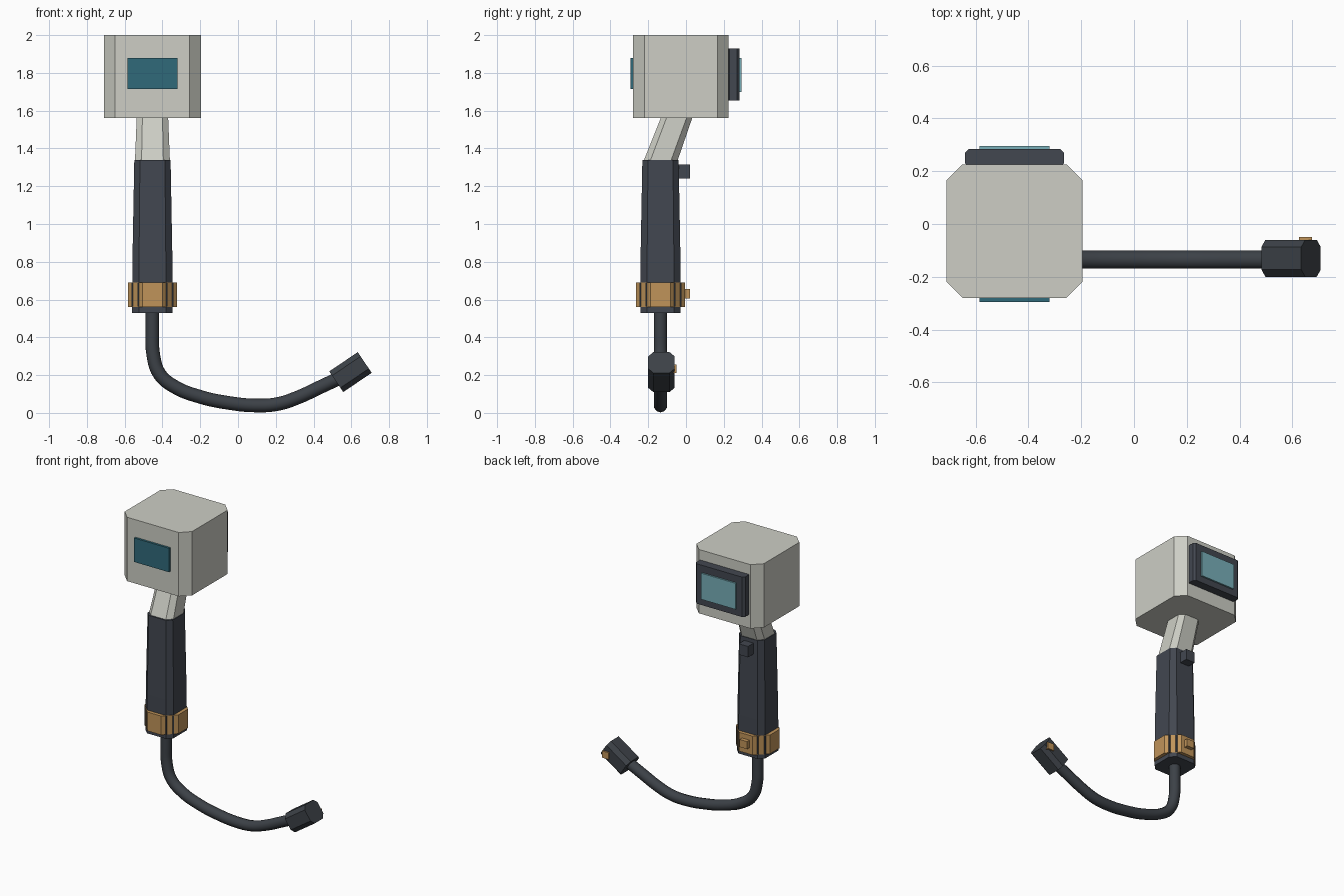
import bpy, bmesh, math
from mathutils import Matrix, Vector

if "Cube" in bpy.data.objects:
    bpy.data.objects.remove(bpy.data.objects["Cube"])


def srgb(r, g, b):
    f = lambda v: v / 12.92 if v <= 0.04045 else ((v + 0.055) / 1.055) ** 2.4
    return (f(r / 255), f(g / 255), f(b / 255), 1)


def material(name, r, g, b):
    m = bpy.data.materials.new(name)
    m.diffuse_color = srgb(r, g, b)
    m.use_nodes = True
    m.node_tree.nodes["Principled BSDF"].inputs["Base Color"].default_value = m.diffuse_color
    return m


shell = material("warm grey", 205, 206, 197)
rubber = material("charcoal", 66, 71, 80)
black = material("dark charcoal", 60, 65, 71)
brass = material("brass", 192, 148, 90)
lens = material("deep teal", 48, 106, 122)
glass = material("pale teal", 120, 175, 185)


def loft(name, mat, sections):
    """Skin chamfered rectangles: (centre x, centre y, z, half x, half y, chamfer)."""
    bm = bmesh.new()
    rings = []
    for cx, cy, z, hx, hy, c in sections:
        pts = [(hx, -hy + c), (hx, hy - c), (hx - c, hy), (-hx + c, hy),
               (-hx, hy - c), (-hx, -hy + c), (-hx + c, -hy), (hx - c, -hy)]
        rings.append([bm.verts.new((cx + x, cy + y, z)) for x, y in pts])
    for a, b in zip(rings, rings[1:]):
        for i in range(8):
            j = (i + 1) % 8
            bm.faces.new((a[i], a[j], b[j], b[i]))
    bm.faces.new(rings[0][::-1])
    bm.faces.new(rings[-1])
    return finish(name, mat, bm)


def box(name, mat, lo, hi):
    bm = bmesh.new()
    bmesh.ops.create_cube(bm, size=1)
    lo, hi = Vector(lo), Vector(hi)
    bmesh.ops.transform(bm, verts=bm.verts, matrix=Matrix.Translation((lo + hi) / 2)
                        @ Matrix.Diagonal((hi - lo).to_4d()))
    return finish(name, mat, bm)


def finish(name, mat, bm):
    bmesh.ops.recalc_face_normals(bm, faces=bm.faces)
    me = bpy.data.meshes.new(name)
    bm.to_mesh(me)
    bm.free()
    me.materials.append(mat)
    ob = bpy.data.objects.new(name, me)
    bpy.context.collection.objects.link(ob)
    return ob


CX, CY = -0.453, -0.135  # grip axis

# Head housing with chamfered vertical edges
loft("head", shell, [(CX, -0.027, z, 0.257, 0.253, 0.06) for z in (1.56, 2.0)])
box("front_lens", lens, (-0.585, -0.295, 1.715), (-0.32, -0.27, 1.88))

# Rear display
loft("screen_bezel", rubber, [(CX, 0.25, z, 0.188, 0.034, 0.015) for z in (1.655, 1.93)])
box("screen", glass, (-0.585, 0.28, 1.70), (-0.32, 0.295, 1.88))

# Leaning neck and tapered grip
loft("neck", shell, [(CX, -0.14, 1.32, 0.093, 0.09, 0.035),
                     (CX, -0.047, 1.57, 0.083, 0.083, 0.03)])
loft("grip", rubber, [(CX, CY, 0.53, 0.107, 0.107, 0.035),
                      (CX, CY, 0.80, 0.106, 0.106, 0.035),
                      (CX, CY, 1.34, 0.096, 0.096, 0.03)])
box("trigger", rubber, (CX - 0.035, -0.05, 1.24), (CX + 0.035, 0.022, 1.315))

# Brass collar with narrow dark seams at its corners
loft("collar", brass, [(CX, CY, z, 0.13, 0.13, 0.078) for z in (0.56, 0.69)])
for sx in (-1, 1):
    for sy in (-1, 1):
        for i, (dx, dy) in enumerate(((0.105, 0.073), (0.073, 0.105))):
            x, y = CX + sx * dx, CY + sy * dy
            loft(f"collar_seam_{sx}_{sy}_{i}", rubber,
                 [(x, y, z, 0.006, 0.006, 0.003) for z in (0.562, 0.688)])
box("collar_button", brass, (CX - 0.028, -0.02, 0.605), (CX + 0.028, 0.022, 0.657))

# Hanging cable swept along a smooth path
path = [(CX, 0.55), (CX, 0.43), (-0.449, 0.31), (-0.415, 0.205), (-0.335, 0.138),
        (-0.2, 0.085), (-0.05, 0.053), (0.1, 0.039), (0.21, 0.047), (0.32, 0.083),
        (0.43, 0.134), (0.56, 0.195)]
cu = bpy.data.curves.new("cable_path", "CURVE")
cu.dimensions = "3D"
cu.bevel_depth = 0.036
cu.bevel_resolution = 3
cu.resolution_u = 5
cu.use_fill_caps = True
sp = cu.splines.new("BEZIER")
sp.bezier_points.add(len(path) - 1)
for p, (x, z) in zip(sp.bezier_points, path):
    p.co = (x, CY, z)
    p.handle_left_type = p.handle_right_type = "AUTO"
cable = bpy.data.objects.new("cable", cu)
cu.materials.append(black)
bpy.context.collection.objects.link(cable)
bpy.context.view_layer.objects.active = cable
cable.select_set(True)
bpy.ops.object.convert(target="MESH")
bpy.ops.object.shade_smooth_by_angle(angle=math.radians(50))

# Angled plug with a brass latch
plug = loft("plug", black, [(0, 0, z, 0.066, 0.07, 0.027) for z in (0, 0.182)])
plug.location = (0.52, -0.13, 0.165)
plug.rotation_euler = (0, math.radians(56), 0)
box("plug_latch", brass, (0.625, -0.075, 0.21), (0.675, -0.05, 0.257))
